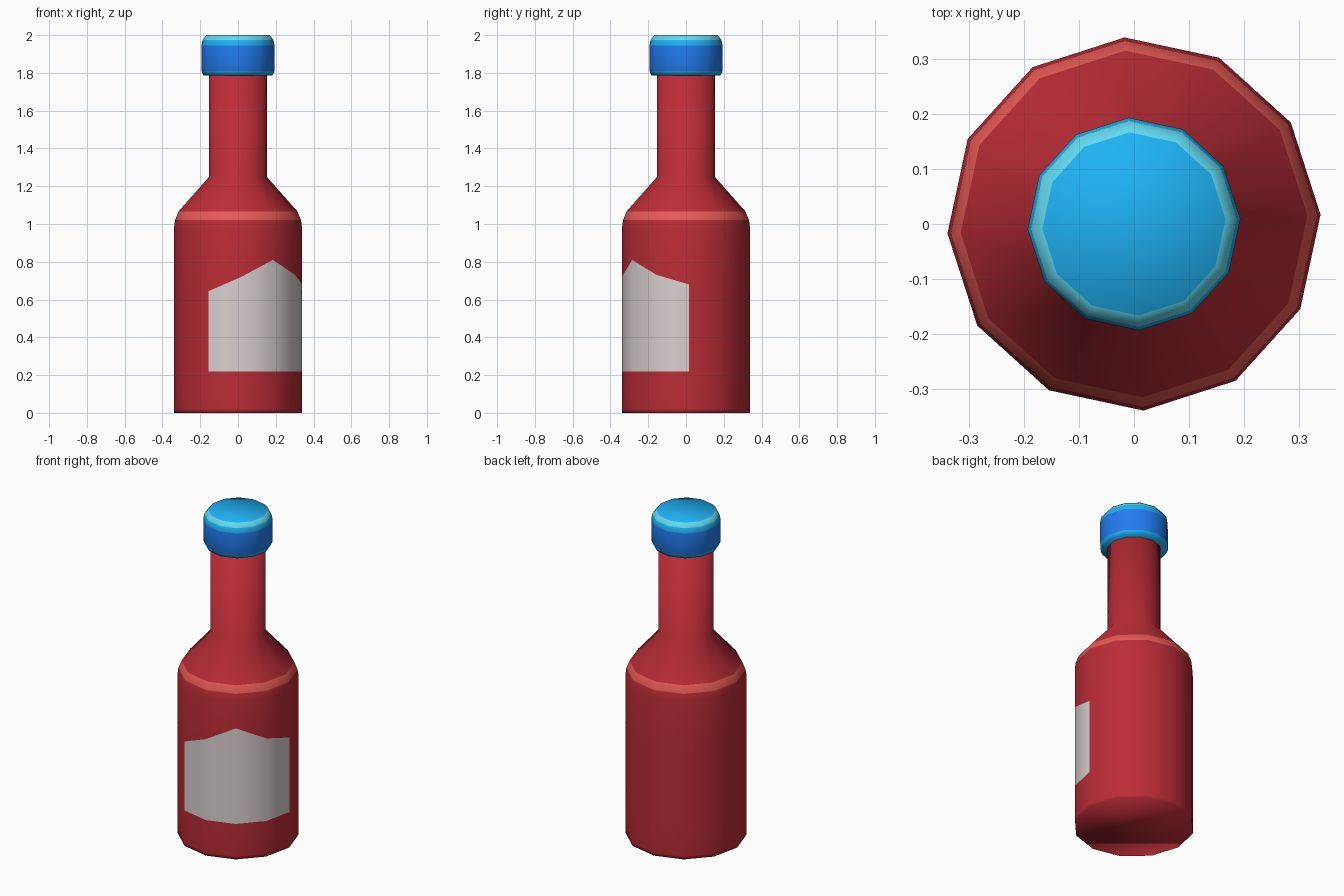
import bpy, bmesh, math

if "Cube" in bpy.data.objects:
    bpy.data.objects.remove(bpy.data.objects["Cube"])

SIDES = 12
TURN = math.radians(2.9)


def material(name, srgb):
    mat = bpy.data.materials.new(name)
    mat.diffuse_color = [((c / 255 + 0.055) / 1.055) ** 2.4 for c in srgb] + [1]
    mat.use_nodes = True
    mat.node_tree.nodes["Principled BSDF"].inputs["Base Color"].default_value = mat.diffuse_color
    return mat


RED = material("red", (188, 44, 54))
CORAL = material("coral", (232, 90, 84))
PAPER = material("paper", (218, 208, 208))
BLUE = material("blue", (34, 124, 242))
CYAN = material("cyan", (30, 178, 245))
PALE = material("pale_cyan", (98, 218, 240))


def lathe(name, profile, mats, bands, z_override=None, first_mat=0, last_mat=0, patch=None):
    """Spin (radius, z) points into a closed 12-sided solid; bands = material per strip."""
    bm = bmesh.new()
    rings = []
    for k, (r, z) in enumerate(profile):
        ring = []
        for i in range(SIDES):
            a = TURN + math.tau * i / SIDES
            zi = z_override[1].get(i, z) if z_override and z_override[0] == k else z
            ring.append(bm.verts.new((r * math.cos(a), r * math.sin(a), zi)))
        rings.append(ring)
    for k, band in enumerate(bands):
        for i in range(SIDES):
            j = (i + 1) % SIDES
            f = bm.faces.new((rings[k][i], rings[k][j], rings[k + 1][j], rings[k + 1][i]))
            f.material_index = band
            if patch and k == patch[0] and i in patch[1]:
                f.material_index = patch[2]
    bm.faces.new(rings[0][::-1]).material_index = first_mat
    bm.faces.new(rings[-1]).material_index = last_mat
    for f in bm.faces:
        f.smooth = True
    me = bpy.data.meshes.new(name)
    bm.to_mesh(me)
    bm.free()
    for m in mats:
        me.materials.append(m)
    ob = bpy.data.objects.new(name, me)
    bpy.context.collection.objects.link(ob)
    return ob


# bottle with shoulder stripe; the label is a patch of four wall faces with a peaked top
label_top = {8: 0.645, 9: 0.72, 10: 0.81, 11: 0.73, 0: 0.68}
lathe("bottle",
      [(0.338, 0), (0.34, 0.02), (0.34, 0.22), (0.34, 0.66), (0.34, 0.975),
       (0.334, 1.02), (0.316, 1.065), (0.153, 1.25), (0.153, 1.80)],
      [RED, CORAL, PAPER], [0, 0, 0, 0, 0, 1, 0, 0],
      z_override=(3, label_top), patch=(2, {8, 9, 10, 11}, 2))

# cap with rounded rims
lathe("cap",
      [(0.183, 1.787), (0.194, 1.81), (0.194, 1.945), (0.188, 1.975), (0.167, 2.0)],
      [BLUE, CYAN, PALE], [1, 0, 1, 2], first_mat=1, last_mat=1)
